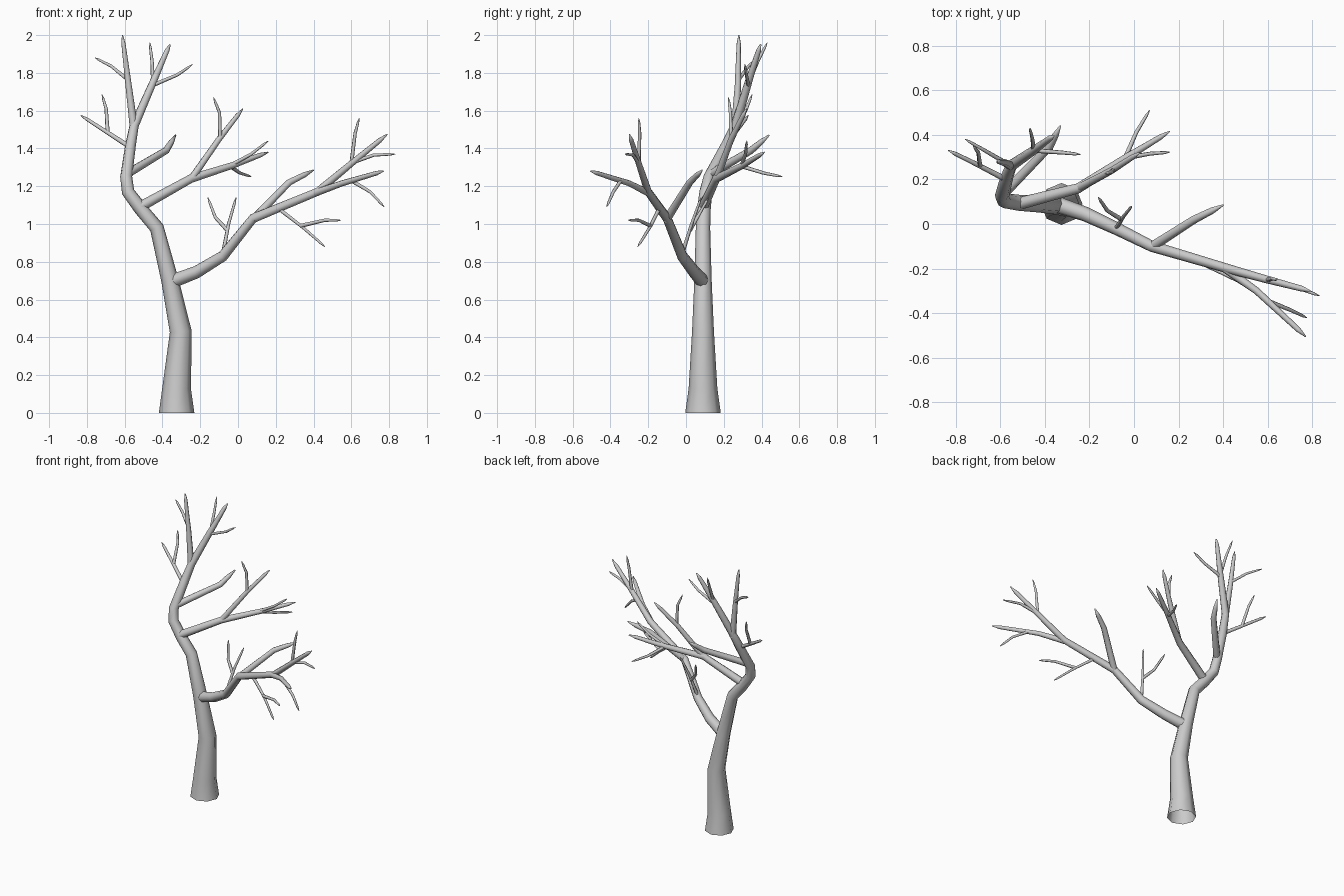
import bpy, bmesh, math
from mathutils import Vector

cube = bpy.data.objects.get("Cube")
if cube:
    bpy.data.objects.remove(cube)

bark = bpy.data.materials.new("grey_bark")
bark.use_nodes = True
bark.diffuse_color = (0.6, 0.6, 0.6, 1)
bark.node_tree.nodes["Principled BSDF"].inputs["Base Color"].default_value = (0.6, 0.6, 0.6, 1)


def tube(name, points, radii, sides=8, start_dir=None):
    """Tapered open tube swept along a path with a twist-free frame."""
    pts = [Vector(p) for p in points]
    segs = [(b - a).normalized() for a, b in zip(pts, pts[1:])]
    tangents = [Vector(start_dir) if start_dir else segs[0]]
    tangents += [(a + b).normalized() for a, b in zip(segs, segs[1:])] + [segs[-1]]
    side = tangents[0].orthogonal().normalized()
    bm = bmesh.new()
    rings = []
    for i, (p, t, r) in enumerate(zip(pts, tangents, radii)):
        if i:
            side = tangents[i - 1].rotation_difference(t) @ side
        up = t.cross(side)
        rings.append([bm.verts.new(p + r * (side * math.cos(a) + up * math.sin(a)))
                      for a in (2 * math.pi * k / sides for k in range(sides))])
    for low, high in zip(rings, rings[1:]):
        for k in range(sides):
            n = (k + 1) % sides
            bm.faces.new((low[k], low[n], high[n], high[k]))
    bm.faces.new(rings[-1])
    mesh = bpy.data.meshes.new(name)
    bm.to_mesh(mesh)
    bm.free()
    mesh.materials.append(bark)
    mesh.shade_smooth()
    obj = bpy.data.objects.new(name, mesh)
    bpy.context.collection.objects.link(obj)


def limb(name, points, start, end, sides=8):
    """Branch that tapers evenly, then sharpens to a blunt point."""
    a, b = Vector(points[-2]), Vector(points[-1])
    neck = b - (b - a).normalized() * min(end * 4, (b - a).length / 2)
    path = [Vector(p) for p in points[:-1]] + [neck, b]
    n = len(path) - 2
    tube(name, path, [start + (end - start) * i / n for i in range(n + 1)] + [end * 0.25], sides)


# Trunk and its leading shoot
tube("trunk",
     [(-.325, .09, 0), (-.325, .09, .13), (-.303, .09, .43), (-.36, .09, .7),
      (-.43, .09, .98), (-.515, .095, 1.08), (-.582, .105, 1.17), (-.592, .125, 1.25),
      (-.57, .21, 1.41), (-.55, .262, 1.52), (-.45, .33, 1.75), (-.375, .385, 1.92), (-.36, .395, 1.95)],
     [.094, .076, .058, .046, .038, .036, .034, .032, .029, .025, .02, .013, .004],
     start_dir=(0, 0, 1))

# Main boughs
limb("front_bough",
     [(-.34, .085, .7), (-.22, .045, .745), (-.08, -.02, .83), (.08, -.1, 1.03),
      (.42, -.2, 1.17), (.6, -.25, 1.32), (.79, -.3, 1.475)], .037, .013)
limb("back_bough",
     [(-.52, .09, 1.09), (-.25, .16, 1.24), (-.03, .3, 1.31), (.16, .415, 1.38)], .028, .012)

# Secondary branches
limb("top_branch", [(-.55, .26, 1.5), (-.58, .275, 1.74), (-.612, .28, 2.0)], .022, .011)
limb("upper_side_branch", [(-.58, .14, 1.27), (-.38, .345, 1.39), (-.33, .44, 1.47)], .023, .015)
limb("left_branch", [(-.575, .2, 1.41), (-.7, .265, 1.49), (-.832, .33, 1.575)], .013, .009)
limb("back_bough_upper_branch",
     [(-.25, .16, 1.235), (-.1, .24, 1.45), (.025, .32, 1.61)], .019, .012)
limb("front_bough_inner_branch",
     [(.075, -.105, 1.02), (.27, .02, 1.22), (.4, .085, 1.285)], .022, .015)
limb("front_bough_outer_branch",
     [(.41, -.2, 1.165), (.55, -.3, 1.215), (.77, -.505, 1.28)], .02, .012)

# Twigs
twigs = {
    "top_left_twig": [(-.585, .28, 1.765), (-.67, .33, 1.835), (-.757, .38, 1.88)],
    "top_upright_twig": [(-.45, .33, 1.745), (-.455, .38, 1.86), (-.467, .43, 1.96)],
    "top_right_twig": [(-.45, .33, 1.735), (-.32, .32, 1.79), (-.24, .312, 1.845)],
    "left_upright_twig": [(-.69, .262, 1.485), (-.698, .32, 1.61), (-.72, .35, 1.685)],
    "back_upright_twig": [(-.095, .24, 1.45), (-.098, .235, 1.59), (-.13, .225, 1.67)],
    "back_right_twig": [(-.04, .295, 1.31), (.07, .315, 1.37), (.16, .322, 1.44)],
    "back_low_twig": [(-.04, .295, 1.305), (.01, .41, 1.27), (.07, .51, 1.25)],
    "outer_upright_twig": [(.6, -.25, 1.32), (.62, -.245, 1.48), (.642, -.25, 1.56)],
    "outer_right_twig": [(.59, -.25, 1.32), (.72, -.28, 1.365), (.832, -.322, 1.37)],
    "outer_drooping_twig": [(.6, -.345, 1.23), (.7, -.385, 1.17), (.775, -.42, 1.09)],
    "under_drooping_twig": [(.21, -.14, 1.085), (.34, -.19, .985), (.46, -.255, .88)],
    "under_side_twig": [(.33, -.187, .99), (.46, -.25, 1.02), (.545, -.305, 1.02)],
    "inner_upright_twig": [(-.08, -.02, .84), (-.05, .03, 1.0), (-.01, .08, 1.14)],
    "inner_left_twig": [(-.055, .02, .965), (-.12, .06, 1.035), (-.16, .12, 1.14)],
}
for name, path in twigs.items():
    limb(name, path, .011, .007, sides=6)
